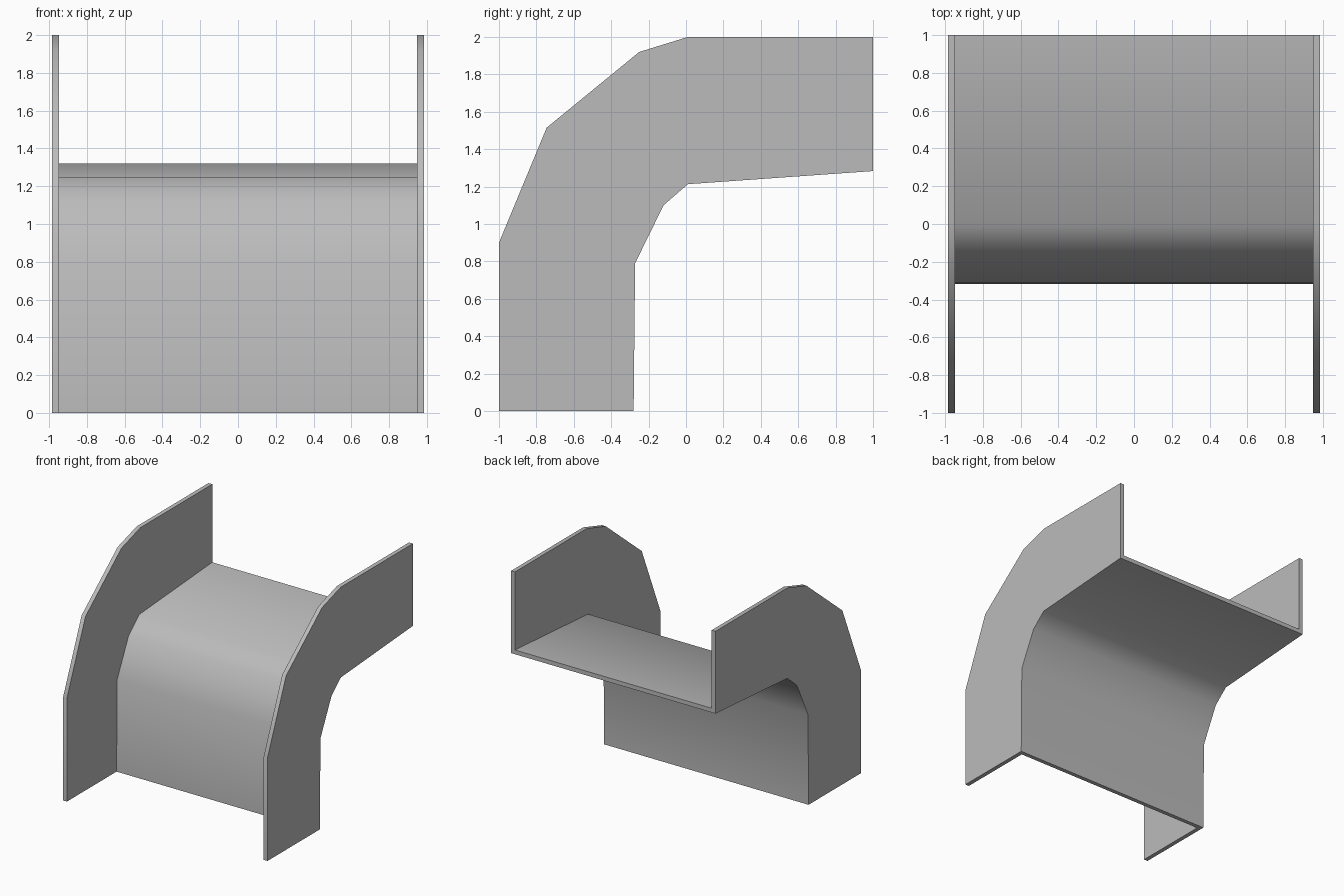
import bpy, bmesh, math
from mathutils import Vector

if "Cube" in bpy.data.objects:
    bpy.data.objects.remove(bpy.data.objects["Cube"], do_unlink=True)

HALF_WIDTH = 0.985
THICK = 0.037

grey = bpy.data.materials.new("plain grey")
grey.use_nodes = True
colour = (0.5, 0.5, 0.5, 1)
grey.diffuse_color = colour
grey.node_tree.nodes["Principled BSDF"].inputs["Base Color"].default_value = colour

# Bend lines in the (y, z) plane
inner = [Vector(p) for p in ((-0.28, 0), (-0.272, 0.79), (-0.12, 1.10), (0.01, 1.213), (1, 1.283))]
outer = [Vector(p) for p in ((-1, 0), (-1, 0.9), (-0.745, 1.515), (-0.25, 1.92), (0.01, 2), (1, 2))]


def offset(path, dist):
    """Move a path sideways to its left, mitring corners and keeping its ends level."""
    normals = [Vector((a.y - b.y, b.x - a.x)).normalized() for a, b in zip(path, path[1:])]
    result = [path[0] + Vector((-dist, 0))]
    for p, n, m in zip(path[1:], normals, normals[1:]):
        mid = (n + m).normalized()
        result.append(p + mid * dist / mid.dot(n))
    return result + [path[-1] + Vector((0, dist))]


def extrude_profile(name, points, x0, x1):
    """Extrude a (y, z) outline between two x positions."""
    bm = bmesh.new()
    face = bm.faces.new([bm.verts.new((x0, p.x, p.y)) for p in points])
    moved = bmesh.ops.extrude_face_region(bm, geom=[face])["geom"]
    bmesh.ops.translate(bm, vec=(x1 - x0, 0, 0),
                        verts=[g for g in moved if isinstance(g, bmesh.types.BMVert)])
    bmesh.ops.recalc_face_normals(bm, faces=bm.faces)
    mesh = bpy.data.meshes.new(name)
    bm.to_mesh(mesh)
    bm.free()
    mesh.materials.append(grey)
    obj = bpy.data.objects.new(name, mesh)
    bpy.context.collection.objects.link(obj)
    bpy.ops.object.select_all(action="DESELECT")
    obj.select_set(True)
    bpy.context.view_layer.objects.active = obj
    bpy.ops.object.shade_smooth_by_angle(angle=math.radians(60))


# Side walls
wall = outer + inner[::-1]
for side, name in ((1, "left_wall"), (-1, "right_wall")):
    extrude_profile(name, wall, side * (HALF_WIDTH - THICK), side * HALF_WIDTH)

# Curved tray floor between the walls
floor = offset(inner, THICK) + inner[::-1]
extrude_profile("tray_floor", floor, THICK - HALF_WIDTH, HALF_WIDTH - THICK)
